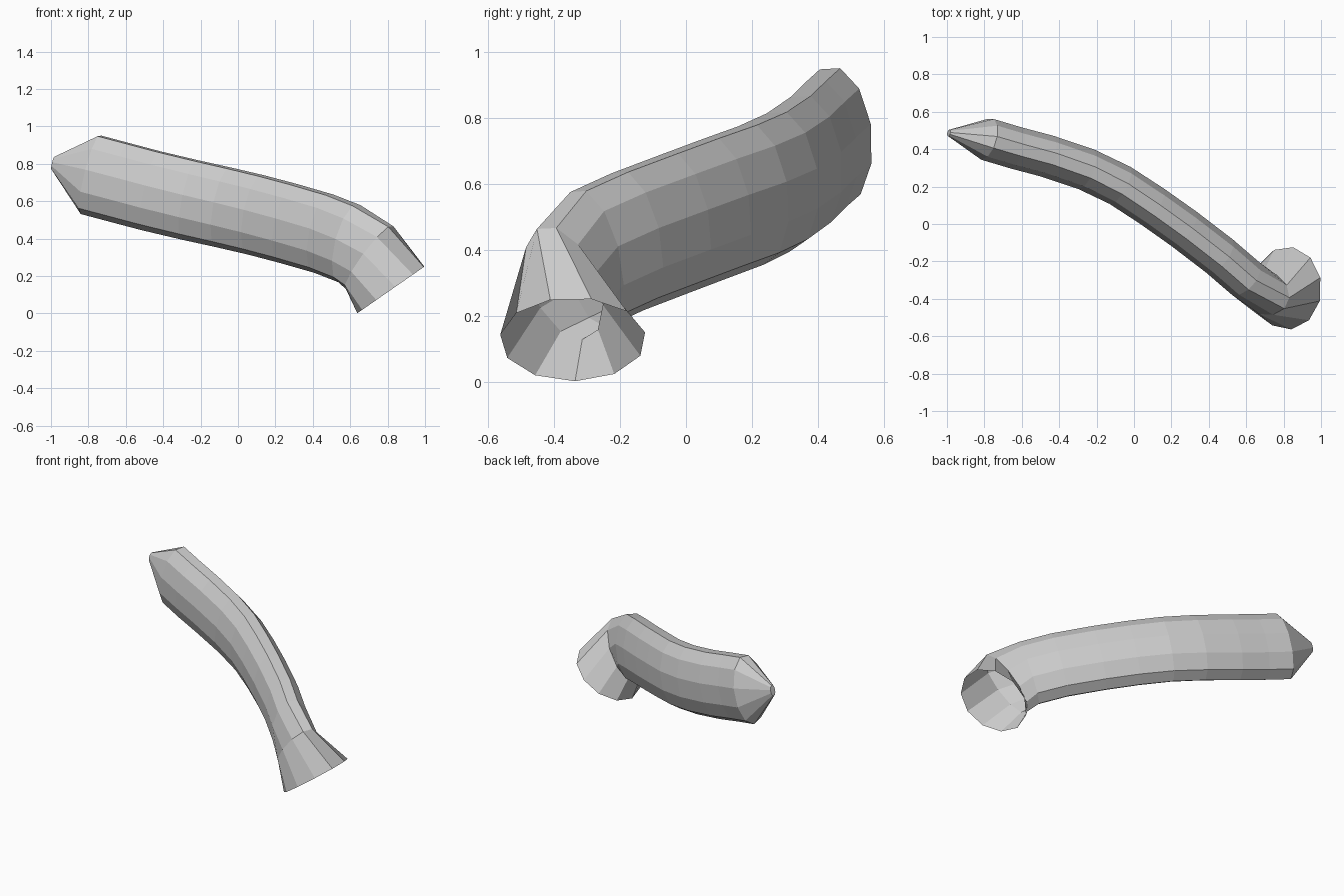
import bpy, bmesh
from math import cos, sin, tau, radians
from mathutils import Vector

if "Cube" in bpy.data.objects:
    bpy.data.objects.remove(bpy.data.objects["Cube"])

SIDES = 11
PHASE = radians(18)

# centre line of the bent tube, from the pointed end to the neck
path = [(-.79, .455, .745), (-.64, .41, .705), (-.47, .365, .66), (-.26, .295, .61),
        (-.08, .21, .57), (.09, .10, .53), (.26, -.02, .485), (.45, -.165, .43),
        (.59, -.285, .375)]
path = [Vector(p) for p in path]

# stations: centre, direction, half height, half width
stations = [(Vector((-.99, .487, .805)), Vector((.93, -.25, -.24)), .035, .018)]
for i, p in enumerate(path):
    d = path[min(i + 1, len(path) - 1)] - path[max(i - 1, 0)]
    stations.append((p, d, .22, .115))
# turned neck and round flared mouth
stations.append((Vector((.70, -.37, .30)), Vector((.71, -.30, -.60)), .218, .115))
stations.append((Vector((.82, -.343, .128)), Vector((.57, 0, -.82)), .222, .222))

bm = bmesh.new()


def ring(centre, direction, height, width):
    t = direction.normalized()
    side = t.cross(Vector((0, 0, 1))).normalized()
    up = side.cross(t)
    angles = [PHASE + tau * k / SIDES for k in range(SIDES)]
    return [bm.verts.new(centre + up * height * cos(a) + side * width * sin(a)) for a in angles]


rings = [ring(*s) for s in stations]
for a, b in zip(rings, rings[1:]):
    for k in range(SIDES):
        n = (k + 1) % SIDES
        bm.faces.new((a[k], a[n], b[n], b[k]))

# close the blunt tip, leave the mouth open
bm.faces.new(rings[0][::-1])
bmesh.ops.recalc_face_normals(bm, faces=bm.faces[:])

mesh = bpy.data.meshes.new("flared_horn")
bm.to_mesh(mesh)
bm.free()
horn = bpy.data.objects.new("flared_horn", mesh)
bpy.context.collection.objects.link(horn)
